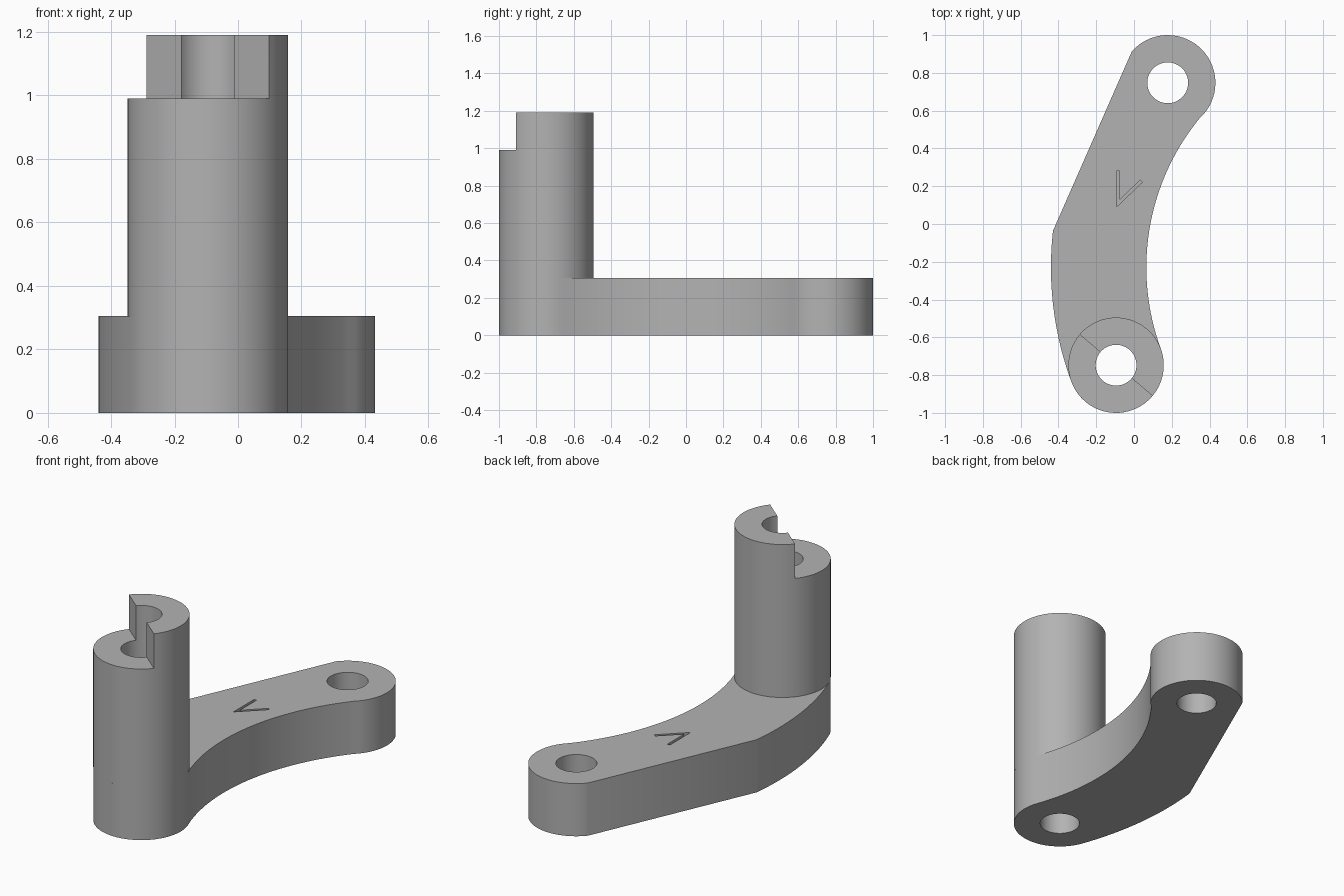
import bpy, bmesh
from math import atan2, cos, sin, radians, tau
from mathutils import Vector

cube = bpy.data.objects.get("Cube")
if cube:
    bpy.data.objects.remove(cube)

R, HOLE = 0.2525, 0.108            # end radius and bore radius
POST = Vector((-0.095, -0.7475))   # post axis
EYE = Vector((0.1785, 0.7475))     # far hole axis
BEND = Vector((1.312, -0.23))      # centre of the curved arm
MID = (POST - BEND).length
ARM_H, STEP_H, TOP_H = 0.305, 0.99, 1.19

grey = bpy.data.materials.new("grey")
grey.use_nodes = True
grey.diffuse_color = (0.45, 0.45, 0.45, 1)
grey.node_tree.nodes["Principled BSDF"].inputs["Base Color"].default_value = grey.diffuse_color


def angle(p, c):
    return atan2(p.y - c.y, p.x - c.x)


def arc(c, r, a, b, n):
    return [c + r * Vector((cos(a + (b - a) * i / n), sin(a + (b - a) * i / n)))
            for i in range(n + 1)]


def circle(c, r, n=64):
    return arc(c, r, 0, tau, n)[:-1]


def prism(name, outline, z0, z1):
    """Extrude a counter-clockwise outline from z0 up to z1."""
    bm = bmesh.new()
    face = bm.faces.new([bm.verts.new((p.x, p.y, z0)) for p in outline])
    ext = bmesh.ops.extrude_face_region(bm, geom=[face])
    verts = [g for g in ext["geom"] if isinstance(g, bmesh.types.BMVert)]
    bmesh.ops.translate(bm, verts=verts, vec=(0, 0, z1 - z0))
    bmesh.ops.recalc_face_normals(bm, faces=bm.faces)
    mesh = bpy.data.meshes.new(name)
    bm.to_mesh(mesh)
    bm.free()
    mesh.materials.append(grey)
    ob = bpy.data.objects.new(name, mesh)
    bpy.context.collection.objects.link(ob)
    return ob


def finish(ob, cutters):
    """Cut the part, remove the cutters and smooth the round walls."""
    bpy.ops.object.select_all(action='DESELECT')
    bpy.context.view_layer.objects.active = ob
    ob.select_set(True)
    for cutter in cutters:
        mod = ob.modifiers.new("cut", 'BOOLEAN')
        mod.operation, mod.solver, mod.object = 'DIFFERENCE', 'EXACT', cutter
        bpy.ops.object.modifier_apply(modifier=mod.name)
        bpy.data.objects.remove(cutter)
    bpy.ops.object.shade_smooth_by_angle(angle=radians(30))


# Arm: two round ends, curved inner side, straight then curved outer side
post_dir = angle(POST, BEND) % tau
eye_dir = angle(EYE, BEND)
kink_dir = angle(Vector((-0.42, -0.037)), BEND)
flat_dir = angle(Vector((-0.013, 0.915)), EYE)
outline = arc(POST, R, post_dir, post_dir + tau / 2, 32)
outline += arc(BEND, MID - R, post_dir, eye_dir, 40)[1:-1]
outline += arc(EYE, R, eye_dir - tau / 2, flat_dir, 32)
outline += arc(BEND, MID + R, kink_dir, post_dir, 24)[:-1]
arm = prism("arm", outline, 0, ARM_H)

# Engraved arrow mark on the arm
mark = [Vector(p) for p in ((-0.093, 0.28), (-0.093, 0.09), (0.045, 0.222),
                            (0.034, 0.233), (-0.077, 0.127), (-0.077, 0.28))]
finish(arm, [prism("post_bore_cutter", circle(POST, HOLE), -0.1, ARM_H + 0.1),
             prism("eye_bore_cutter", circle(EYE, HOLE), -0.1, ARM_H + 0.1),
             prism("mark_cutter", mark, ARM_H - 0.03, ARM_H + 0.1)])

# Post: bored tube with one half of its top cut away
post = prism("post", circle(POST, R, 72), ARM_H, TOP_H)
along = Vector((cos(radians(-40)), sin(radians(-40))))
away = Vector((along.y, -along.x))
half = [POST - along, POST - along + away, POST + along + away, POST + along]
finish(post, [prism("bore_cutter", circle(POST, HOLE), ARM_H - 0.1, TOP_H + 0.1),
              prism("step_cutter", half, STEP_H, TOP_H + 0.1)])
